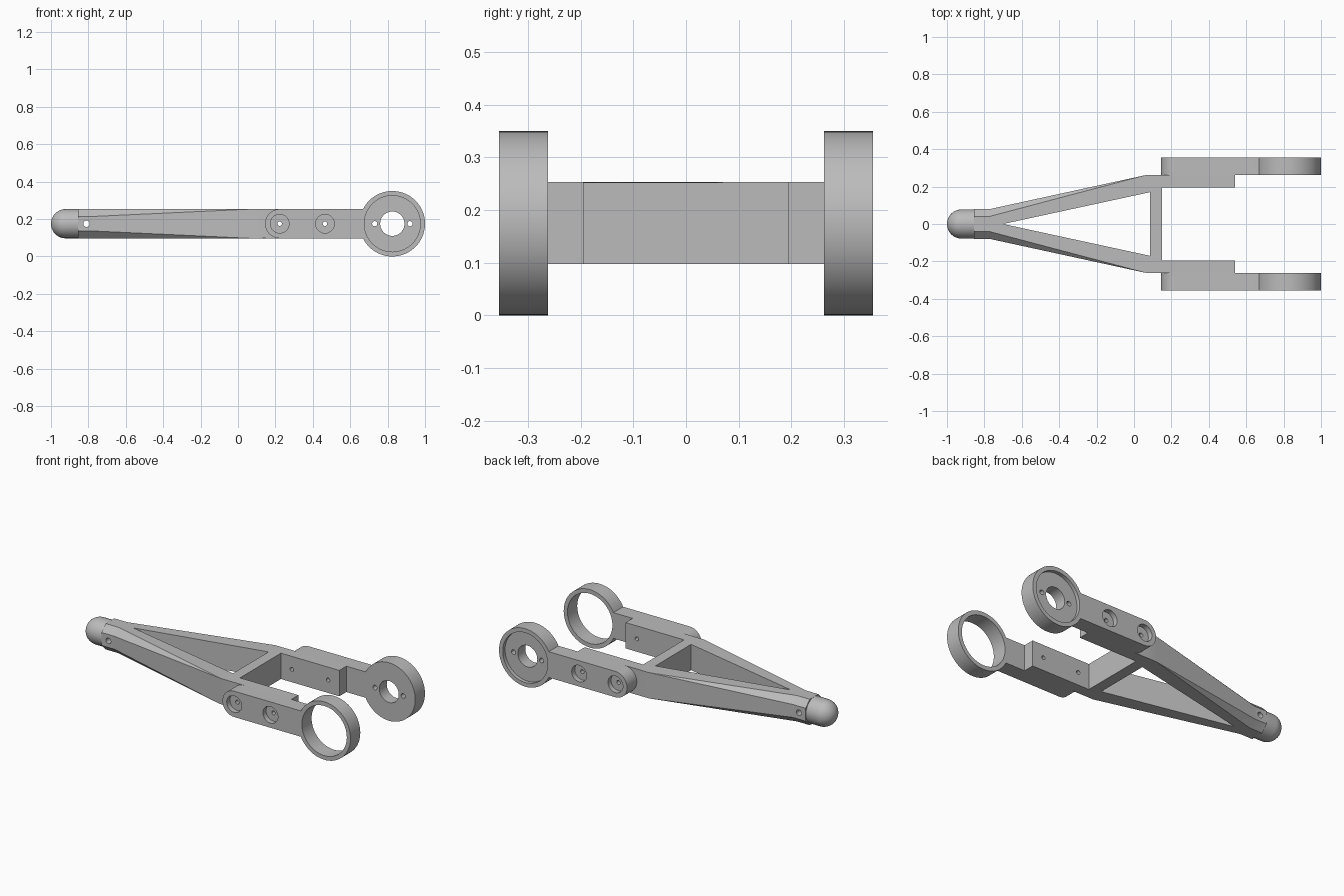
import bpy, bmesh, math
from mathutils import Matrix, Vector

if "Cube" in bpy.data.objects:
    bpy.data.objects.remove(bpy.data.objects["Cube"])

ZC = 0.175            # height of the centre line
H = 0.078             # half height of frame and arms
RING_X, RING_R = 0.825, 0.175

grey = bpy.data.materials.new("grey metal")
grey.diffuse_color = (0.5, 0.5, 0.5, 1)
grey.use_nodes = True
grey.node_tree.nodes["Principled BSDF"].inputs["Base Color"].default_value = grey.diffuse_color


def finish(bm, name):
    bmesh.ops.recalc_face_normals(bm, faces=bm.faces)
    me = bpy.data.meshes.new(name)
    bm.to_mesh(me)
    bm.free()
    me.materials.append(grey)
    ob = bpy.data.objects.new(name, me)
    bpy.context.collection.objects.link(ob)
    return ob


def prism(name, points, vec):
    """Extrude a closed outline along a vector."""
    bm = bmesh.new()
    face = bm.faces.new([bm.verts.new(p) for p in points])
    res = bmesh.ops.extrude_face_region(bm, geom=[face])
    verts = [v for v in res["geom"] if isinstance(v, bmesh.types.BMVert)]
    bmesh.ops.translate(bm, verts=verts, vec=vec)
    return finish(bm, name)


def box(name, x0, x1, y0, y1):
    y0, y1 = min(y0, y1), max(y0, y1)
    pts = [(x0, y0, ZC - H), (x1, y0, ZC - H), (x1, y1, ZC - H), (x0, y1, ZC - H)]
    return prism(name, pts, (0, 0, 2 * H))


def drill(x, r, y0, y1, n=32):
    """Round cutter along y."""
    pts = [(x + r * math.cos(2 * math.pi * i / n), y0,
            ZC + r * math.sin(2 * math.pi * i / n)) for i in range(n)]
    ob = prism("cutter", pts, (0, y1 - y0, 0))
    ob.hide_render = True
    return ob


def cut(ob, cutters):
    bpy.context.view_layer.objects.active = ob
    for c in cutters:
        m = ob.modifiers.new("cut", 'BOOLEAN')
        m.operation, m.solver, m.object = 'DIFFERENCE', 'EXACT', c
        bpy.ops.object.modifier_apply(modifier=m.name)
        bpy.data.objects.remove(c)


def smooth(ob):
    bpy.ops.object.select_all(action='DESELECT')
    ob.select_set(True)
    bpy.context.view_layer.objects.active = ob
    bpy.ops.object.shade_smooth_by_angle(angle=math.radians(25))


# A-frame: chamfered section lofted from the narrow nose to the wide end
bm = bmesh.new()
rings = []
for x, w, c in ((-0.855, 0.08, 0.039), (-0.77, 0.08, 0.039),
                (0.065, 0.262, 0.0004), (0.15, 0.262, 0.0004)):
    sec = [(w, H - c), (w - c, H), (c - w, H), (-w, H - c),
           (-w, c - H), (c - w, -H), (w - c, -H), (w, c - H)]
    rings.append([bm.verts.new((x, y, ZC + z)) for y, z in sec])
for a, b in zip(rings, rings[1:]):
    for i in range(8):
        j = (i + 1) % 8
        bm.faces.new((a[i], a[j], b[j], b[i]))
bm.faces.new(rings[0])
bm.faces.new(rings[-1])
bmesh.ops.remove_doubles(bm, verts=bm.verts, dist=0.002)
frame = finish(bm, "a_frame")
window = prism("window", [(-0.70, 0, 0), (0.085, -0.17, 0), (0.085, 0.17, 0)], (0, 0, 0.5))
cut(frame, [window, drill(-0.81, 0.017, -0.2, 0.2, 24)])
smooth(frame)

# Nose: cylinder with a half-sphere end, turned about the x axis
bm = bmesh.new()
prof = [(-0.853, 0), (-0.853, H)]
prof += [(-0.922 - H * math.sin(t), H * math.cos(t))
         for t in (math.pi / 2 * i / 12 for i in range(13))]
vs = [bm.verts.new((x, 0, max(r, 0))) for x, r in prof]
edges = [bm.edges.new(p) for p in zip(vs, vs[1:])]
bmesh.ops.spin(bm, geom=vs + edges, axis=(1, 0, 0), cent=(0, 0, 0),
               angle=2 * math.pi, steps=48)
bmesh.ops.remove_doubles(bm, verts=bm.verts, dist=0.0005)
bmesh.ops.translate(bm, verts=bm.verts, vec=(0, 0, ZC))
smooth(finish(bm, "nose"))

# Arm outline: rounded end joined to a round hub
ARM_X = 0.223
outline = []
for i in range(25):
    t = math.pi / 2 + math.pi * i / 24
    outline.append((ARM_X + H * math.cos(t), ZC + H * math.sin(t)))
a0 = math.asin(H / RING_R)
for i in range(65):
    t = -math.pi + a0 + (2 * math.pi - 2 * a0) * i / 64
    outline.append((RING_X + RING_R * math.cos(t), ZC + RING_R * math.sin(t)))

for s, side in ((-1, "front"), (1, "back")):
    arm = prism(side + "_arm", [(x, s * 0.262, z) for x, z in outline], (0, s * 0.093, 0))
    pad = box(side + "_inner_pad", 0.147, 0.54, s * 0.195, s * 0.262)
    cutters = []
    for x in (ARM_X, 0.465):
        cutters += [drill(x, 0.05, s * 0.325, s * 0.45),      # counterbore
                    drill(x, 0.012, s * 0.1, s * 0.45, 16)]   # screw hole
    if s < 0:   # open ring
        cutters.append(drill(RING_X, 0.15, s * 0.2, s * 0.45, 64))
    else:       # recessed hub plate with shaft and screw holes
        cutters += [drill(RING_X, 0.15, 0.333, 0.45, 64),
                    drill(RING_X, 0.065, 0.2, 0.45, 40),
                    drill(RING_X - 0.094, 0.014, 0.2, 0.45, 16),
                    drill(RING_X + 0.094, 0.014, 0.2, 0.45, 16)]
    cut(arm, cutters)
    cut(pad, [drill(x, 0.012, s * 0.1, s * 0.45, 16) for x in (ARM_X, 0.465)])
    smooth(arm)
    smooth(pad)
